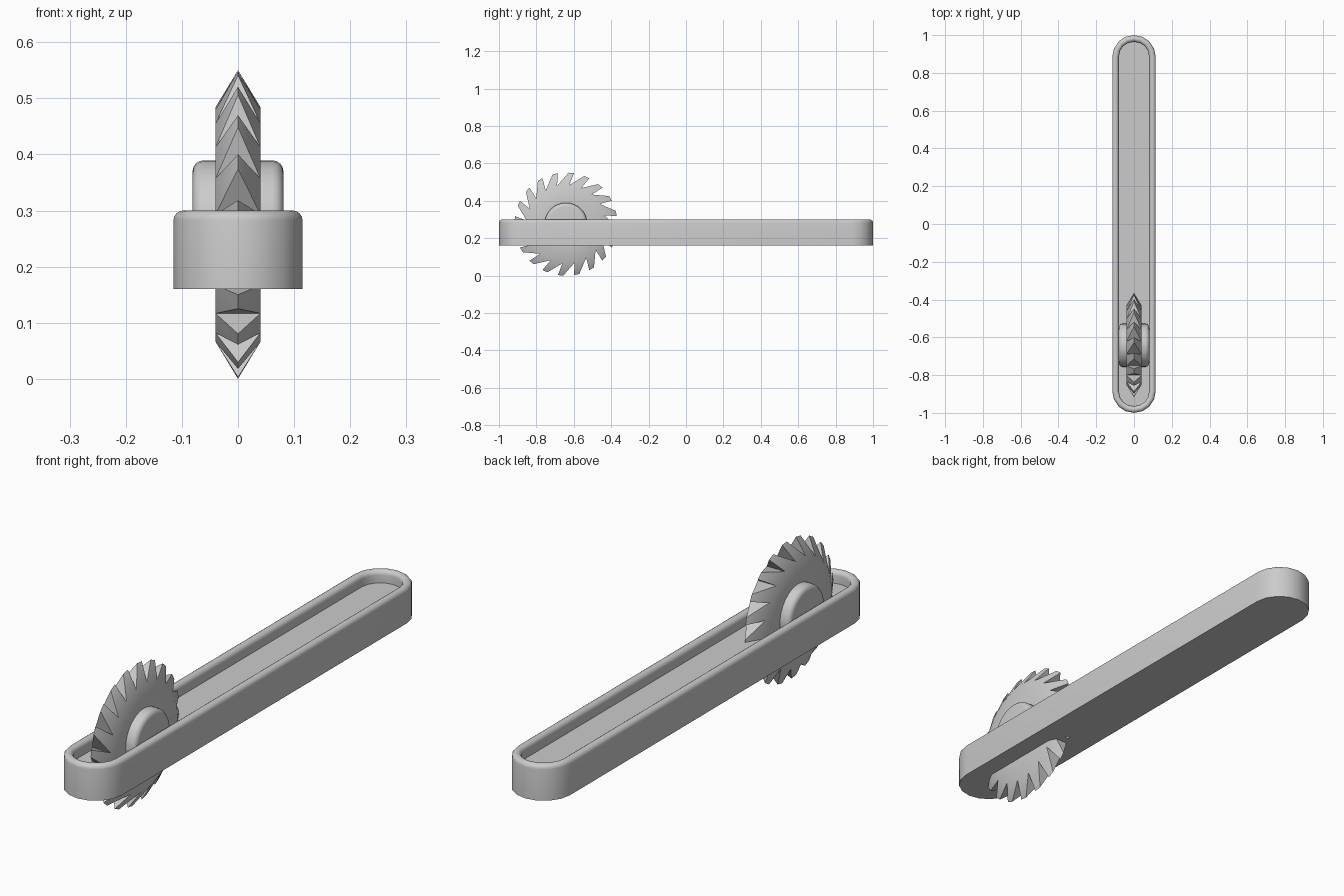
import bpy, bmesh, math

cube = bpy.data.objects.get("Cube")
if cube:
    bpy.data.objects.remove(cube, do_unlink=True)

# One plain grey for everything
grey = bpy.data.materials.new("light_grey")
grey.use_nodes = True
colour = (0.6, 0.6, 0.6, 1.0)
grey.diffuse_color = colour
grey.node_tree.nodes["Principled BSDF"].inputs["Base Color"].default_value = colour

BLADE_Y, BLADE_Z = -0.642, 0.2751


def finish(name, bm, angle, location=(0, 0, 0)):
    bmesh.ops.recalc_face_normals(bm, faces=bm.faces)
    mesh = bpy.data.meshes.new(name)
    bm.to_mesh(mesh)
    bm.free()
    mesh.materials.append(grey)
    obj = bpy.data.objects.new(name, mesh)
    obj.location = location
    bpy.context.collection.objects.link(obj)
    bpy.ops.object.select_all(action='DESELECT')
    bpy.context.view_layer.objects.active = obj
    obj.select_set(True)
    bpy.ops.object.shade_smooth_by_angle(angle=math.radians(angle))
    return obj


def bridge(bm, a, b):
    for i in range(len(a)):
        j = (i + 1) % len(a)
        bm.faces.new((a[i], a[j], b[j], b[i]))


# Tray: stadium outline swept through (inset, height) steps, with a rounded rim
def stadium(bm, inset, z, radius=0.115, half=0.885, seg=8):
    ring = []
    for side in (0, 1):
        for k in range(seg + 1):
            a = math.pi * (side + k / seg)
            y = half if side == 0 else -half
            r = radius - inset
            ring.append(bm.verts.new((r * math.cos(a), y + r * math.sin(a), z)))
    return ring


bm = bmesh.new()
rim = 0.0175
steps = [(0, 0.16)]
for k in range(9):
    a = math.pi * k / 8
    steps.append((rim - rim * math.cos(a), 0.30 - rim + rim * math.sin(a)))
steps.append((2 * rim, 0.252))
rings = [stadium(bm, *s) for s in steps]
for lower, upper in zip(rings, rings[1:]):
    bridge(bm, lower, upper)
bm.faces.new(rings[0])
bm.faces.new(rings[-1])
finish("tray", bm, 35)

# Blade: flat disc with hooked teeth that taper to a short edge on the mid plane
TEETH, TIP_R, ROOT_R, HALF = 20, 0.2755, 0.21, 0.04


def polar(bm, x, r, degrees):
    a = math.radians(degrees)
    return bm.verts.new((x, r * math.cos(a), r * math.sin(a)))


bm = bmesh.new()
roots, inner = {}, {}
for s in (-1, 1):
    roots[s] = [polar(bm, s * HALF, ROOT_R, 13 + 18 * k) for k in range(TEETH)]
    inner[s] = [polar(bm, s * HALF, 0.10, 13 + 18 * k) for k in range(TEETH)]
    bridge(bm, roots[s], inner[s])
    bm.faces.new(inner[s])
for k in range(TEETH):
    n = (k + 1) % TEETH
    lead = polar(bm, 0, TIP_R, 9 + 18 * k)
    trail = polar(bm, 0, TIP_R, 15 + 18 * k)
    bm.faces.new((roots[-1][k], roots[1][k], lead))
    bm.faces.new((roots[1][n], roots[-1][n], trail))
    for s in (-1, 1):
        bm.faces.new((roots[s][k], roots[s][n], trail, lead))
finish("saw_blade", bm, 35, (0, BLADE_Y, BLADE_Z))

# Hub: round boss through the blade with rounded edges
bm = bmesh.new()
HUB_R, HUB_X, ROUND, SIDES = 0.1145, 0.081, 0.02, 32
profile = []
for k in range(5):
    a = math.pi / 2 * k / 4
    profile.append((HUB_X - ROUND + ROUND * math.cos(a), HUB_R - ROUND + ROUND * math.sin(a)))
profile += [(-x, r) for x, r in reversed(profile)]
rings = [[polar(bm, x, r, 360 * i / SIDES) for i in range(SIDES)] for x, r in profile]
for a, b in zip(rings, rings[1:]):
    bridge(bm, a, b)
bm.faces.new(rings[0])
bm.faces.new(rings[-1])
finish("hub", bm, 35, (0, BLADE_Y, BLADE_Z))
